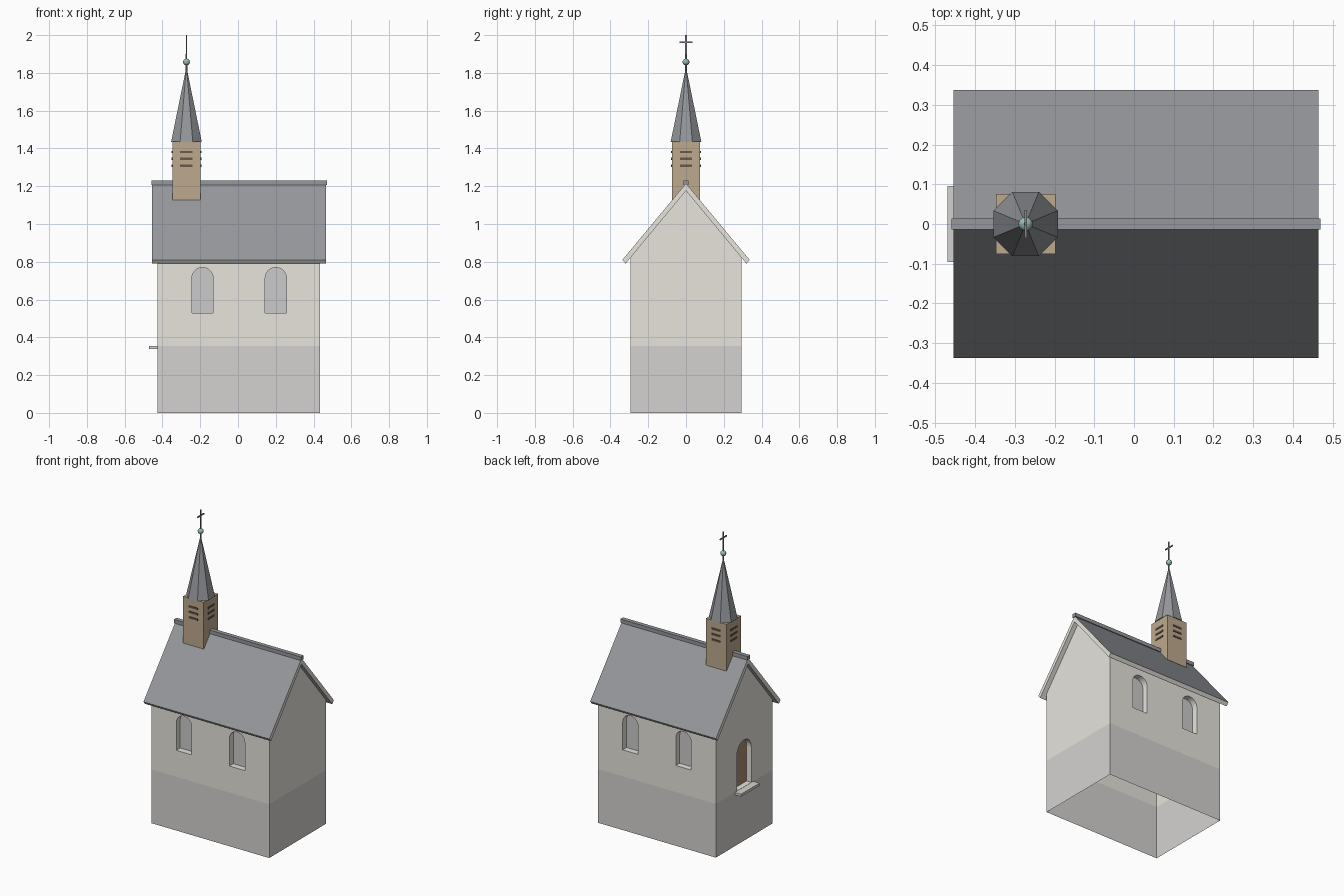
import bpy, bmesh
from math import sin, cos, pi
from mathutils import Vector

if "Cube" in bpy.data.objects:
    bpy.data.objects.remove(bpy.data.objects["Cube"])


def mat(name, r, g, b):
    m = bpy.data.materials.new(name)
    m.diffuse_color = (r, g, b, 1)
    m.use_nodes = True
    m.node_tree.nodes["Principled BSDF"].inputs["Base Color"].default_value = m.diffuse_color
    return m


PLASTER = mat("plaster", 0.80, 0.78, 0.72)
STONE = mat("stone", 0.66, 0.65, 0.63)
SLATE = mat("slate", 0.30, 0.31, 0.33)
WOOD = mat("wood", 0.52, 0.40, 0.27)
DARK = mat("dark_wood", 0.14, 0.10, 0.07)
DOOR = mat("door_brown", 0.40, 0.27, 0.15)
GLASS = mat("glass", 0.60, 0.61, 0.63)
COPPER = mat("copper_green", 0.33, 0.50, 0.45)
IRON = mat("iron", 0.25, 0.25, 0.26)

X0, X1, Y = -0.425, 0.435, 0.295
PLINTH, EAVE, APEX = 0.355, 0.825, 1.18
TX = -0.273                      # tower axis


def finish(bm, name, *mats):
    me = bpy.data.meshes.new(name)
    bm.to_mesh(me)
    bm.free()
    for m in mats:
        me.materials.append(m)
    ob = bpy.data.objects.new(name, me)
    bpy.context.collection.objects.link(ob)
    return ob


def box(name, lo, hi, m):
    bm = bmesh.new()
    bmesh.ops.create_cube(bm, size=1)
    for v in bm.verts:
        v.co = [lo[i] if v.co[i] < 0 else hi[i] for i in range(3)]
    return finish(bm, name, m)


def cone(name, r1, r2, z0, z1, n, m, turn=0.0):
    bm = bmesh.new()
    rings = [[bm.verts.new((TX + r * cos(turn + 2 * pi * i / n),
                            r * sin(turn + 2 * pi * i / n), z)) for i in range(n)]
             for r, z in ((r1, z0), (r2, z1))]
    for i in range(n):
        j = (i + 1) % n
        bm.faces.new((rings[0][i], rings[0][j], rings[1][j], rings[1][i]))
    bm.faces.new(rings[0][::-1])
    bm.faces.new(rings[1])
    return finish(bm, name, m)


def arch(c, w, z0, z1, n=12):
    r = w / 2
    return [(c - r, z0), (c + r, z0)] + [
        (c + r * cos(pi * i / n), z1 - r + r * sin(pi * i / n)) for i in range(n + 1)]


# Walls: thin shell with arched openings and reveals
walls = bmesh.new()


def wall(outline, place, inward, holes=(), depth=0.04, pane="", pane_mat=None):
    inward = Vector(inward)
    edges = []

    def loop(pts):
        vs = [walls.verts.new(place(*p)) for p in pts]
        edges.extend(walls.edges.new((vs[i], vs[(i + 1) % len(vs)])) for i in range(len(vs)))
        return vs

    loop(outline)
    rims = [loop(h) for h in holes]
    bmesh.ops.triangle_fill(walls, use_beauty=True, edges=edges, normal=-inward)
    for k, rim in enumerate(rims):
        back = [walls.verts.new(v.co + inward * depth) for v in rim]
        for i in range(len(rim)):
            j = (i + 1) % len(rim)
            walls.faces.new((rim[i], rim[j], back[j], back[i]))
        bm = bmesh.new()
        f = bm.faces.new([bm.verts.new(v.co) for v in back])
        f.normal_update()
        if f.normal.dot(inward) > 0:
            f.normal_flip()
        finish(bm, f"{pane}_{k + 1}", pane_mat)


long_wall = [(X0, PLINTH), (X1, PLINTH), (X1, EAVE), (X0, EAVE)]
gable = [(-Y, PLINTH), (Y, PLINTH), (Y, EAVE), (0, APEX), (-Y, EAVE)]
windows = [arch(c, 0.112, 0.53, 0.77) for c in (-0.188, 0.2)]
door = [arch(0, 0.15, PLINTH + 0.001, 0.665)]
wall(long_wall, lambda u, z: (u, -Y, z), (0, 1, 0), windows, 0.04, "front_window", GLASS)
wall(long_wall, lambda u, z: (u, Y, z), (0, -1, 0), windows, 0.04, "back_window", GLASS)
wall(gable, lambda u, z: (X0, u, z), (1, 0, 0), door, 0.035, "door", DOOR)
wall(gable, lambda u, z: (X1, u, z), (-1, 0, 0))
bmesh.ops.remove_doubles(walls, verts=walls.verts, dist=0.0002)
bmesh.ops.recalc_face_normals(walls, faces=walls.faces)
finish(walls, "walls", PLASTER)

# Plinth: four sides, open below
bm = bmesh.new()
corners = [(X0, -Y), (X1, -Y), (X1, Y), (X0, Y)]
low, high = ([bm.verts.new((x, y, z)) for x, y in corners] for z in (0, PLINTH))
for i in range(4):
    j = (i + 1) % 4
    bm.faces.new((low[i], low[j], high[j], high[i]))
finish(bm, "plinth", STONE)
box("door_step", (-0.47, -0.096, 0.338), (X0, 0.096, 0.355), STONE)

# Roof: extruded chevron, slate on top and plaster edges below
bm = bmesh.new()
profile = [(-0.337, 0.81), (0, 1.215), (0.337, 0.81), (0.32, 0.79), (0, 1.176), (-0.32, 0.79)]
a, b = ([bm.verts.new((x, y, z)) for y, z in profile] for x in (-0.455, 0.465))
for i in range(6):
    j = (i + 1) % 6
    bm.faces.new((a[i], a[j], b[j], b[i]))
for s in (a, b):
    bm.faces.new((s[0], s[1], s[4], s[5]))
    bm.faces.new((s[1], s[2], s[3], s[4]))
bmesh.ops.recalc_face_normals(bm, faces=bm.faces)
for f in bm.faces:
    f.material_index = 1 if f.normal.z > 0.3 else 0
finish(bm, "roof", PLASTER, SLATE)
box("ridge_cap", (-0.459, -0.014, 1.206), (0.47, 0.014, 1.23), SLATE)

# Bell tower with louvre slots on all four sides
T = 0.075
box("bell_tower", (TX - T, -T, 1.127), (TX + T, T, 1.436), WOOD)
for k, z in enumerate((1.309, 1.345, 1.381)):
    for side in (-1, 1):
        p = side * T
        box(f"louvre_y_{k + 1}", (TX - 0.033, p - 0.004, z - 0.006),
            (TX + 0.033, p + 0.004, z + 0.006), DARK)
        box(f"louvre_x_{k + 1}", (TX + p - 0.004, -0.033, z - 0.006),
            (TX + p + 0.004, 0.033, z + 0.006), DARK)

# Eight-sided spire, finial ball and cross
cone("spire", 0.0877, 0.005, 1.435, 1.81, 8, SLATE, pi / 8)
cone("finial_rod", 0.005, 0.004, 1.79, 1.90, 8, IRON)
bm = bmesh.new()
bmesh.ops.create_uvsphere(bm, u_segments=16, v_segments=10, radius=0.018)
bmesh.ops.translate(bm, verts=bm.verts, vec=(TX, 0, 1.858))
for f in bm.faces:
    f.smooth = True
finish(bm, "finial_ball", COPPER)
box("cross_post", (TX - 0.003, -0.004, 1.87), (TX + 0.003, 0.004, 2.0), IRON)
box("cross_arm", (TX - 0.003, -0.035, 1.957), (TX + 0.003, 0.035, 1.965), IRON)
